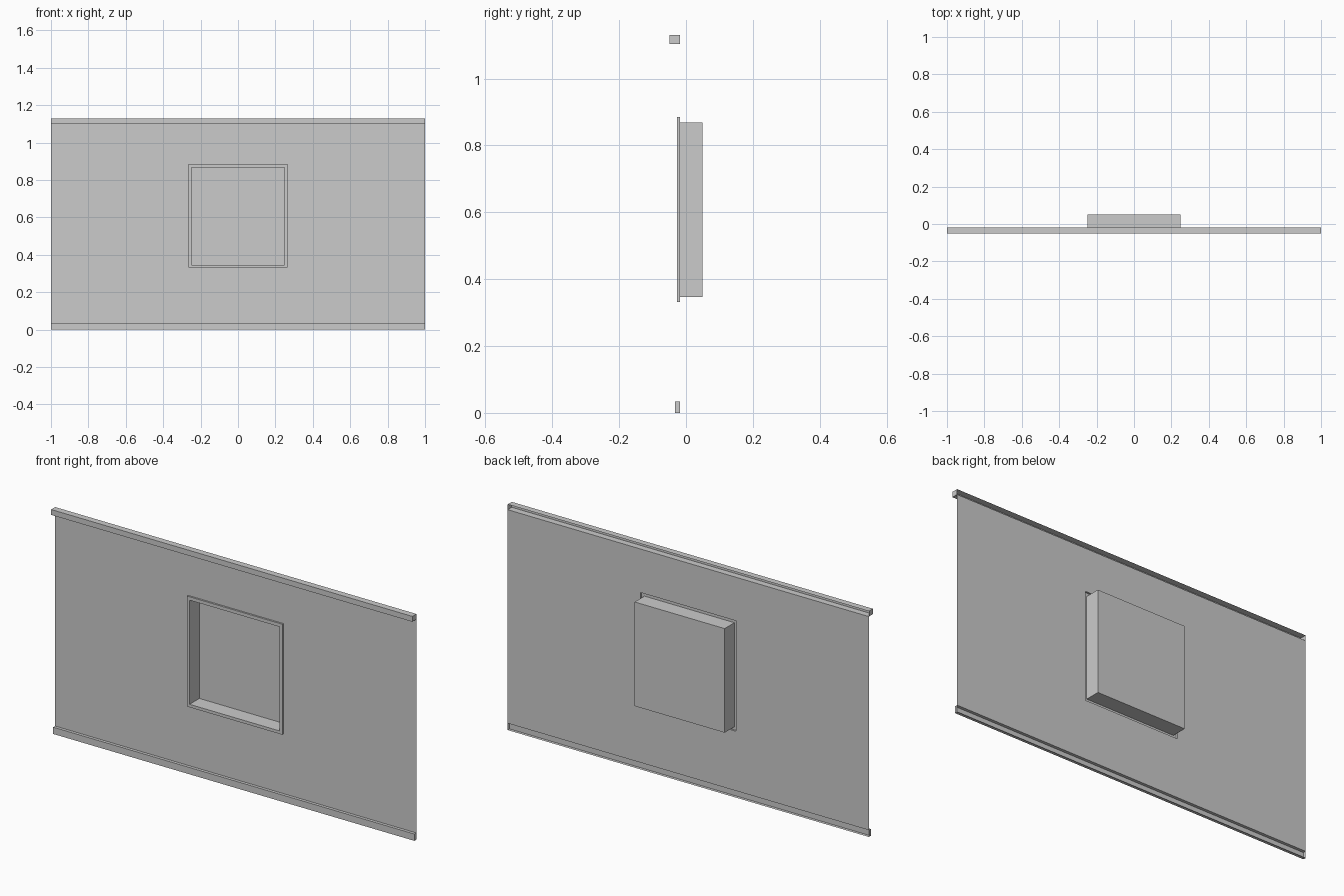
import bpy
import bmesh

if "Cube" in bpy.data.objects:
    bpy.data.objects.remove(bpy.data.objects["Cube"])

WALL_Y = -0.018                      # plane of the wall sheet
WINDOW = (0.264, 0.332, 0.885)       # half width, bottom, top of the frame
OPENING = (0.249, 0.347, 0.868)      # half width, bottom, top of the niche


def shell(name, rings, cap=False):
    """Bridge successive rectangles ((half_x, z0, z1), y); cap the last one."""
    bm = bmesh.new()
    loops = []
    for (hx, z0, z1), y in rings:
        corners = ((-hx, z0), (hx, z0), (hx, z1), (-hx, z1))
        loops.append([bm.verts.new((x, y, z)) for x, z in corners])
    for a, b in zip(loops, loops[1:]):
        for i in range(4):
            j = (i + 1) % 4
            bm.faces.new((a[i], a[j], b[j], b[i]))
    if cap:
        bm.faces.new(loops[-1])
    mesh = bpy.data.meshes.new(name)
    bm.to_mesh(mesh)
    bm.free()
    obj = bpy.data.objects.new(name, mesh)
    bpy.context.collection.objects.link(obj)
    return obj


# Thin wall sheet with a hole, between the two trims
shell("wall", [((1.0, 0.034, 1.103), WALL_Y), (WINDOW, WALL_Y)])

# Raised frame around the opening, open at the back
shell("window_frame", [(WINDOW, WALL_Y), (WINDOW, -0.027),
                       (OPENING, -0.027), (OPENING, WALL_Y)])

# Recess sunk behind the wall
shell("window_recess", [(OPENING, WALL_Y), (OPENING, 0.05)], cap=True)

# Trims along the top and bottom, open at the back
for name, z0, z1, front in (("top_trim", 1.103, 1.13, -0.05),
                            ("baseboard", 0.0, 0.034, -0.033)):
    strip = (1.0, z0, z1)
    shell(name, [(strip, WALL_Y), (strip, front)], cap=True)
